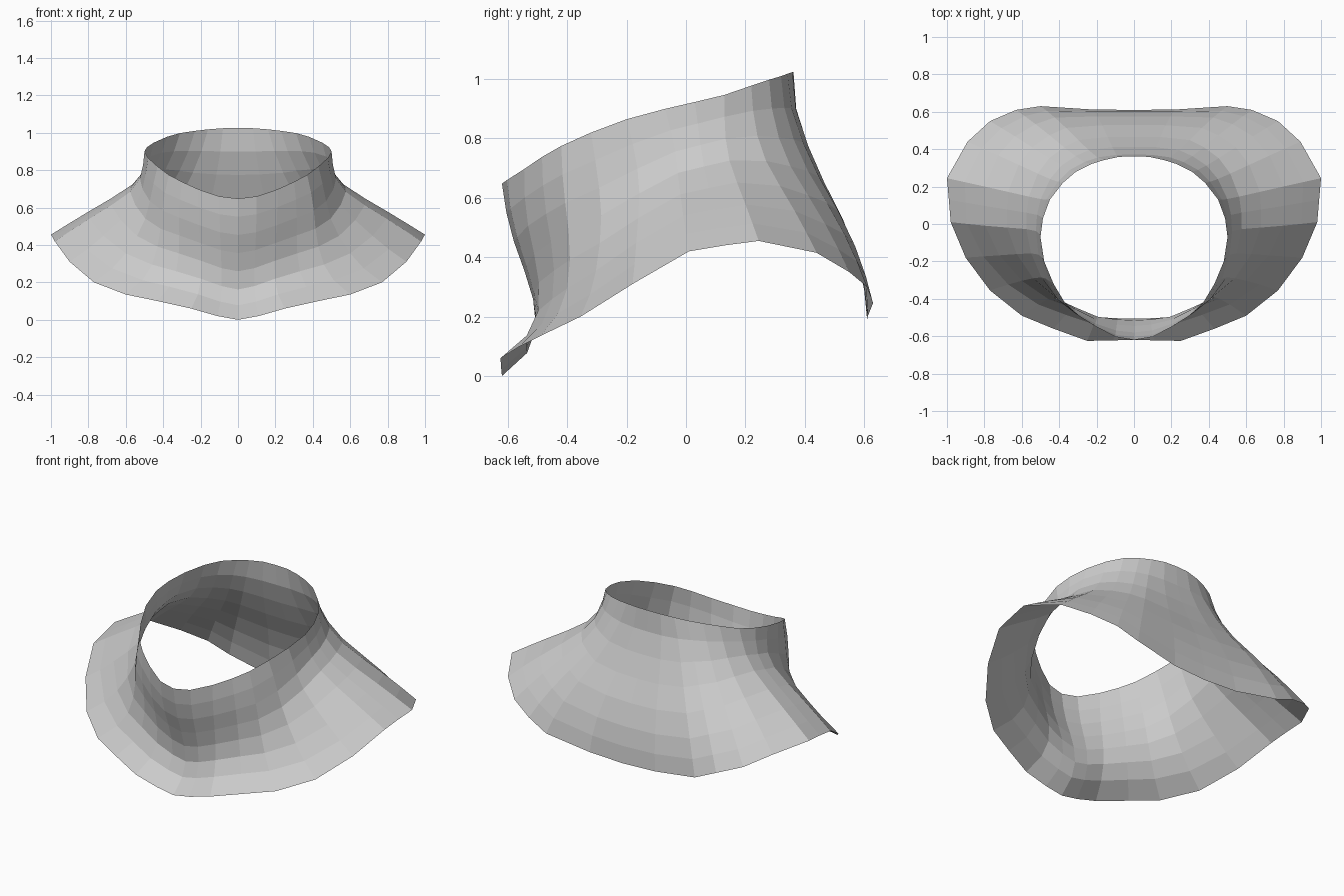
import bpy, bmesh
from mathutils import Vector

# Half outline, front centre to back centre: (neck rim point, lower hem point, front weight, back weight)
COLUMNS = [
    ((0, -.62, .648), (0, -.62, 0), 1, 0),
    ((.10, -.603, .66), (.11, -.622, .02), 1, 0),
    ((.21, -.545, .697), (.25, -.625, .06), 1, 0),
    ((.30, -.485, .738), (.43, -.56, .10), .95, 0),
    ((.37, -.42, .775), (.60, -.49, .135), .9, 0),
    ((.43, -.32, .82), (.77, -.355, .20), .6, 0),
    ((.48, -.20, .865), (.90, -.18, .31), .25, 0),
    ((.50, -.07, .90), (.98, .01, .42), 0, 0),
    ((.487, .03, .923), (.99, .13, .44), 0, 0),
    ((.45, .13, .947), (1.0, .245, .455), 0, 0),
    ((.38, .22, .978), (.89, .44, .415), 0, .25),
    ((.31, .28, .998), (.77, .55, .35), 0, .45),
    ((.23, .32, 1.01), (.63, .61, .30), 0, .65),
    ((.16, .342, 1.018), (.50, .63, .245), 0, .85),
    ((.08, .359, 1.024), (.22, .612, .20), 0, 1),
    ((0, .362, 1.025), (0, .61, .19), 0, 1),
]
# Position down the cloth, and outward bulge of the front, side and back profiles
RINGS = [
    (0, 0, 0, 0),
    (.15, -.015, -.065, -.028),
    (.30, -.04, -.12, -.025),
    (.45, -.075, -.14, -.008),
    (.60, -.105, -.11, .018),
    (.75, -.115, -.065, .028),
    (.88, -.085, -.03, .02),
    (1, 0, 0, 0),
]


def cloth_point(column, ring):
    top, hem, wf, wb = column
    s, front, side, back = ring
    p = Vector(top).lerp(Vector(hem), s)
    out = Vector((p.x, p.y, 0)).normalized()
    return p + out * (front * wf + back * wb + side * (1 - wf - wb))


# Draped open collar: half sheet, then mirrored
bm = bmesh.new()
grid = [[bm.verts.new(cloth_point(c, r)) for c in COLUMNS] for r in RINGS]
for upper, lower in zip(grid, grid[1:]):
    for i in range(len(COLUMNS) - 1):
        bm.faces.new((upper[i], lower[i], lower[i + 1], upper[i + 1]))
mesh = bpy.data.meshes.new("collar")
bm.to_mesh(mesh)
bm.free()
collar = bpy.data.objects.new("collar", mesh)
bpy.context.collection.objects.link(collar)
mirror = collar.modifiers.new("mirror", 'MIRROR')
mirror.use_clip = True
mirror.merge_threshold = .001
